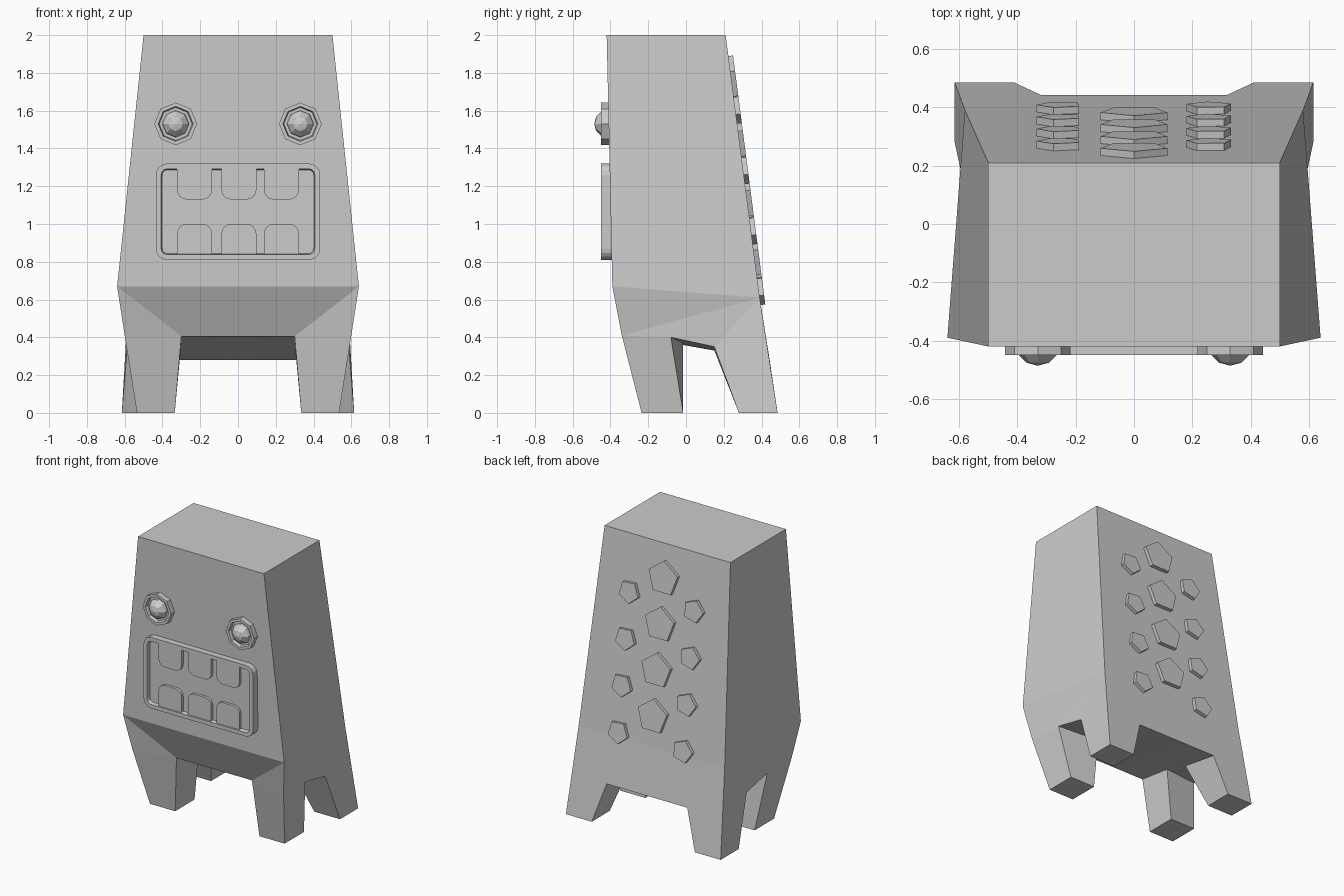
import bpy, bmesh
from math import sin, cos, pi, radians, atan2
from mathutils import Matrix, Vector

cube = bpy.data.objects.get("Cube")
if cube:
    bpy.data.objects.remove(cube, do_unlink=True)

grey = bpy.data.materials.new("light_grey")
grey.use_nodes = True
grey.diffuse_color = (0.6, 0.6, 0.6, 1)
grey.node_tree.nodes["Principled BSDF"].inputs["Base Color"].default_value = (0.6, 0.6, 0.6, 1)


def finish(bm, name):
    bmesh.ops.recalc_face_normals(bm, faces=bm.faces)
    mesh = bpy.data.meshes.new(name)
    bm.to_mesh(mesh)
    bm.free()
    mesh.materials.append(grey)
    obj = bpy.data.objects.new(name, mesh)
    bpy.context.collection.objects.link(obj)
    return obj


def prism(name, outline, depth, matrix, recess=None):
    """Extrude a 2D outline along local z; recess = (rim width, recess depth)."""
    bm = bmesh.new()
    base = bm.faces.new([bm.verts.new((u, v, 0)) for u, v in outline])
    top = bmesh.ops.extrude_face_region(bm, geom=[base], use_keep_orig=True)["geom"]
    bmesh.ops.translate(bm, vec=(0, 0, depth), verts=[g for g in top if isinstance(g, bmesh.types.BMVert)])
    bmesh.ops.recalc_face_normals(bm, faces=bm.faces)
    if recess:
        face = max(bm.faces, key=lambda f: f.calc_center_median().z)
        bmesh.ops.inset_region(bm, faces=[face], thickness=recess[0])
        bmesh.ops.inset_region(bm, faces=[face], thickness=0.006, depth=-recess[1])
    bm.transform(matrix)
    return finish(bm, name)


def ngon(sides, radius, turn=0):
    return [(radius * cos(turn + 2 * pi * i / sides), radius * sin(turn + 2 * pi * i / sides))
            for i in range(sides)]


def rounded(x0, x1, z0, z1, r_low, r_high, steps=4):
    """Rectangle with separate rounding for lower and upper corners."""
    pts = []
    corners = [(x1, z1, -1, -1, r_high), (x0, z1, 1, -1, r_high),
               (x0, z0, 1, 1, r_low), (x1, z0, -1, 1, r_low)]
    for k, (x, z, sx, sz, r) in enumerate(corners):
        for i in range(steps + 1 if r else 1):
            a = (k + i / steps) * pi / 2
            pts.append((x + sx * r + r * cos(a), z + sz * r + r * sin(a)))
    return pts


def front_at(x, y, z):
    return Matrix.Translation((x, y, z)) @ Matrix.Rotation(pi / 2, 4, 'X')


# Body with four legs: half of it, mirrored across x
points = {
    'a': (0, -.42, 2), 'A': (.5, -.42, 2), 'b': (0, .21, 2), 'B': (.5, .21, 2),
    'c': (0, -.39, .67), 'C': (.64, -.39, .67), 'd': (0, .39, .61), 'D': (.58, .39, .61),
    'e': (0, -.27, .405), 'E': (.3, -.27, .405), 'F': (.6, -.34, .41),
    'G': (.535, -.235, 0), 'H': (.335, -.235, 0), 'I': (.335, -.015, 0), 'O': (.535, -.015, 0),
    'J': (.3, -.015, .37), 'K': (.59, -.08, .4), 'L': (.587, .15, .35), 'M': (.32, .15, .33),
    'n': (0, .443, .28), 'N': (.32, .443, .28),
    'P': (.615, .485, 0), 'Q': (.41, .485, 0), 'R': (.41, .28, 0), 'S': (.615, .28, 0),
}
faces = ("aABb aACc ABDC bBDd cCEe CDF FDLK "      # box, chin and sides
         "CFE FGHE EHIJ JIOK FKOG GOIH "           # front leg
         "dDNn DPQN NQRM MRSL DLSP PSRQ "          # back leg
         "eEJ eJMn nMN JKLM")                      # underside
bm = bmesh.new()
verts = {k: bm.verts.new(p) for k, p in points.items()}
for word in faces.split():
    bm.faces.new([verts[k] for k in word])
body = finish(bm, "body_and_legs")
mirror = body.modifiers.new("mirror", 'MIRROR')
mirror.merge_threshold = 0.0005

# Eyes: octagonal sockets with faceted balls
for side, x in (("right", -.33), ("left", .33)):
    prism(side + "_eye_socket", ngon(8, .113, pi / 2), .05, front_at(x, -.4, 1.53), (.02, .022))
    bm = bmesh.new()
    bmesh.ops.create_uvsphere(bm, u_segments=8, v_segments=6, radius=.076)
    bm.transform(front_at(x, -.41, 1.53))
    finish(bm, side + "_eye_ball")

# Mouth: rounded frame with a sunken panel and two rows of teeth
prism("mouth_frame", rounded(-.435, .435, .81, 1.32, .06, .06), .065,
      front_at(0, -.385, 0), (.028, .026))
for i, x in enumerate((-.23, .005, .23)):
    prism(f"upper_tooth_{i + 1}", rounded(x - .092, x + .092, 1.13, 1.29, .05, 0), .025, front_at(x * 0, -.418, 0))
    prism(f"lower_tooth_{i + 1}", rounded(x - .092, x + .092, .84, 1.0, 0, .05), .025, front_at(x * 0, -.418, 0))

# Pentagon plates on the sloping back
top, low = Vector(points['b']), Vector(points['d'])
up = (top - low).normalized()
across = Vector((-1, 0, 0))
out = across.cross(up)


def back_plate(name, x, z, radius, turn):
    t = (top.z - z) / (top.z - low.z)
    pos = top.lerp(low, t) + Vector((x, 0, 0)) - out * .005
    frame = Matrix((across, up, out)).transposed().to_4x4()
    prism(name, ngon(5, radius, pi / 2 + turn), .03, Matrix.Translation(pos) @ frame)


for row in range(4):
    back_plate(f"large_back_plate_{row + 1}", 0, 1.77 - row * .315, .12, 0)
    z = 1.61 - row * .32
    back_plate(f"left_back_plate_{row + 1}", .258, z, .08, radians(40))
    back_plate(f"right_back_plate_{row + 1}", -.255, z, .08, radians(-15))
